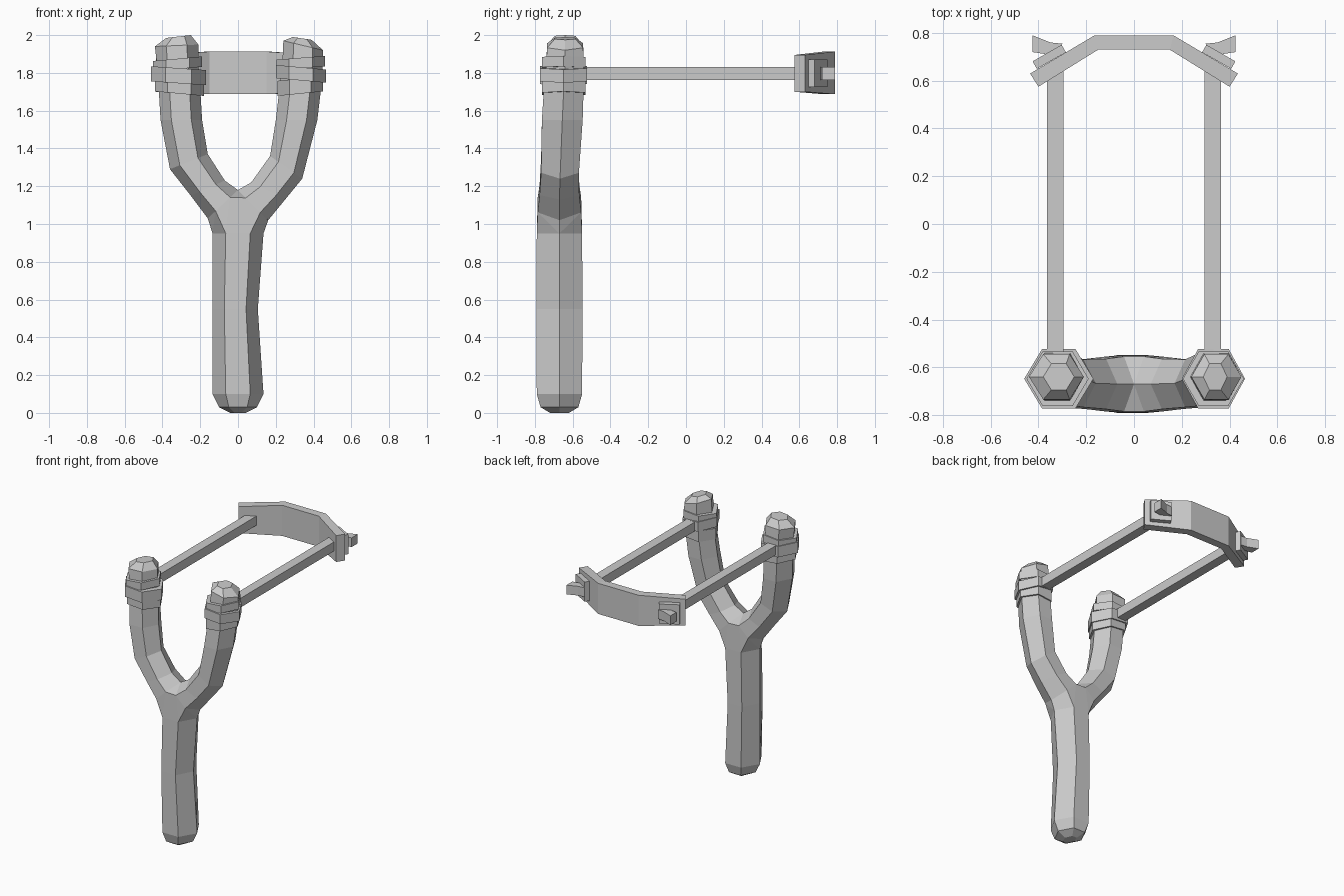
import bpy, bmesh
from mathutils import Vector

cube = bpy.data.objects.get("Cube")
if cube:
    bpy.data.objects.remove(cube, do_unlink=True)

grey = bpy.data.materials.new("plain_grey")
grey.use_nodes = True
GREY = (0.6, 0.6, 0.6, 1)
grey.diffuse_color = GREY
grey.node_tree.nodes["Principled BSDF"].inputs["Base Color"].default_value = GREY


def finish(name, bm):
    bmesh.ops.recalc_face_normals(bm, faces=bm.faces)
    mesh = bpy.data.meshes.new(name)
    bm.to_mesh(mesh)
    bm.free()
    mesh.materials.append(grey)
    ob = bpy.data.objects.new(name, mesh)
    bpy.context.collection.objects.link(ob)
    return ob


def hexagon(bm, ax, az, bx, bz, cy, ry):
    """Six-sided ring spanning from point a to point b in the front plane."""
    a, b = Vector((ax, cy, az)), Vector((bx, cy, bz))
    d = Vector((0, ry, 0))
    p, q = a.lerp(b, 0.26), a.lerp(b, 0.74)
    return [bm.verts.new(v) for v in (a, p - d, q - d, b, q + d, p + d)]


def skin(bm, rings):
    for r, s in zip(rings, rings[1:]):
        n = len(r)
        for i in range(n):
            j = (i + 1) % n
            bm.faces.new((r[i], r[j], s[j], s[i]))


def solid(name, rings_co):
    """Closed loft through lists of coordinates."""
    bm = bmesh.new()
    rings = [[bm.verts.new(c) for c in ring] for ring in rings_co]
    skin(bm, rings)
    bm.faces.new(rings[0])
    bm.faces.new(rings[-1])
    return finish(name, bm)


def prism(name, plan, z0, z1):
    return solid(name, [[(x, y, z) for x, y in plan] for z in (z0, z1)])


# Forked wooden frame: handle, crotch and two prongs in one mesh
HANDLE = [(-.04, 0, .04, 0, -.67, .05), (-.10, .03, .10, .03, -.67, .10),
          (-.135, .10, .135, .10, -.67, .12), (-.135, .55, .105, .55, -.67, .122),
          (-.135, .95, .135, .95, -.67, .12)]
PRONG_R = [(-.16, 1.03, 0, 1.18, -.67, .115), (-.25, 1.15, -.07, 1.23, -.67, .105),
           (-.36, 1.29, -.16, 1.37, -.667, .10), (-.41, 1.55, -.19, 1.55, -.655, .108),
           (-.42, 1.72, -.20, 1.72, -.647, .105), (-.43, 1.85, -.21, 1.85, -.64, .10),
           (-.44, 1.94, -.21, 1.95, -.64, .095), (-.38, 1.985, -.25, 2.0, -.64, .055)]
PRONG_L = [(.16, 1.02, 0, 1.18, -.67, .115), (.25, 1.13, .07, 1.22, -.67, .105),
           (.34, 1.24, .17, 1.36, -.667, .10), (.42, 1.55, .20, 1.55, -.655, .108),
           (.44, 1.72, .22, 1.72, -.647, .105), (.45, 1.85, .235, 1.85, -.64, .10),
           (.45, 1.92, .24, 1.97, -.64, .095), (.39, 1.975, .29, 1.99, -.64, .055)]
bm = bmesh.new()
parts = [[hexagon(bm, *r) for r in rows] for rows in (HANDLE, PRONG_R, PRONG_L)]
joint = [parts[0][-1], parts[1][0], parts[2][0]]
bmesh.ops.convex_hull(bm, input=[v for ring in joint for v in ring])
inside = [f for f in bm.faces if any(set(f.verts) <= set(ring) for ring in joint)]
bmesh.ops.delete(bm, geom=inside, context='FACES_ONLY')
for rings in parts:
    skin(bm, rings)
for end in (parts[0][0], parts[1][-1], parts[2][-1]):
    bm.faces.new(end)
bmesh.ops.remove_doubles(bm, verts=bm.verts, dist=0.001)
finish("forked_frame", bm)

# Stacked, slightly tilted wraps around each prong: outer x, inner x, z range, tilt, depth
WRAPS = {
    "right": [(-.44, -.18, 1.69, 1.76, .012, .115), (-.46, -.17, 1.745, 1.825, .01, .125),
              (-.45, -.19, 1.82, 1.875, -.012, .115)],
    "left": [(.45, .21, 1.69, 1.77, .012, .115), (.465, .20, 1.76, 1.83, -.012, .125),
             (.46, .205, 1.825, 1.88, .01, .115)],
}
for side, rows in WRAPS.items():
    for k, (ox, ix, z0, z1, t, ry) in enumerate(rows):
        bm = bmesh.new()
        rings = [hexagon(bm, ox, z + t, ix, z - t, -.648, ry) for z in (z0, z1)]
        skin(bm, rings)
        for ring in rings:
            bm.faces.new(ring)
        finish(f"{side}_wrap_{k + 1}", bm)

# Bent pouch, taller in the middle
sections = []
for s, inner, outer, lo, hi in (
        (-1, (.40, .575), (.435, .63), 1.70, 1.895), (-1, (.15, .73), (.165, .79), 1.687, 1.913),
        (1, (.15, .73), (.165, .79), 1.687, 1.913), (1, (.40, .575), (.435, .63), 1.70, 1.895)):
    a, b = (s * inner[0], inner[1]), (s * outer[0], outer[1])
    sections.append([(*a, lo), (*b, lo), (*b, hi), (*a, hi)])
solid("pouch", sections)

# Elastic bands, clip plates and cut band ends
along = Vector((-.868, .496))
normal = Vector((.496, .868))
centre = Vector((.355, .70))
for side, s in (("left", 1), ("right", -1)):
    band = [(.295, -.6), (.365, -.6), (.365, .63), (.295, .66)]
    plate = [centre + along * u * .07 + normal * v * .018
             for u, v in ((-1, -1), (1, -1), (1, 1), (-1, 1))]
    tail = [(.425, .79), (.425, .72), (.36, .71), (.32, .725), (.30, .755), (.35, .76)]
    for name, plan, z0, z1 in (("elastic_band", band, 1.762, 1.83),
                               ("clip_plate", plate, 1.725, 1.87),
                               ("band_end", tail, 1.762, 1.83)):
        prism(f"{side}_{name}", [(s * x, y) for x, y in plan], z0, z1)
